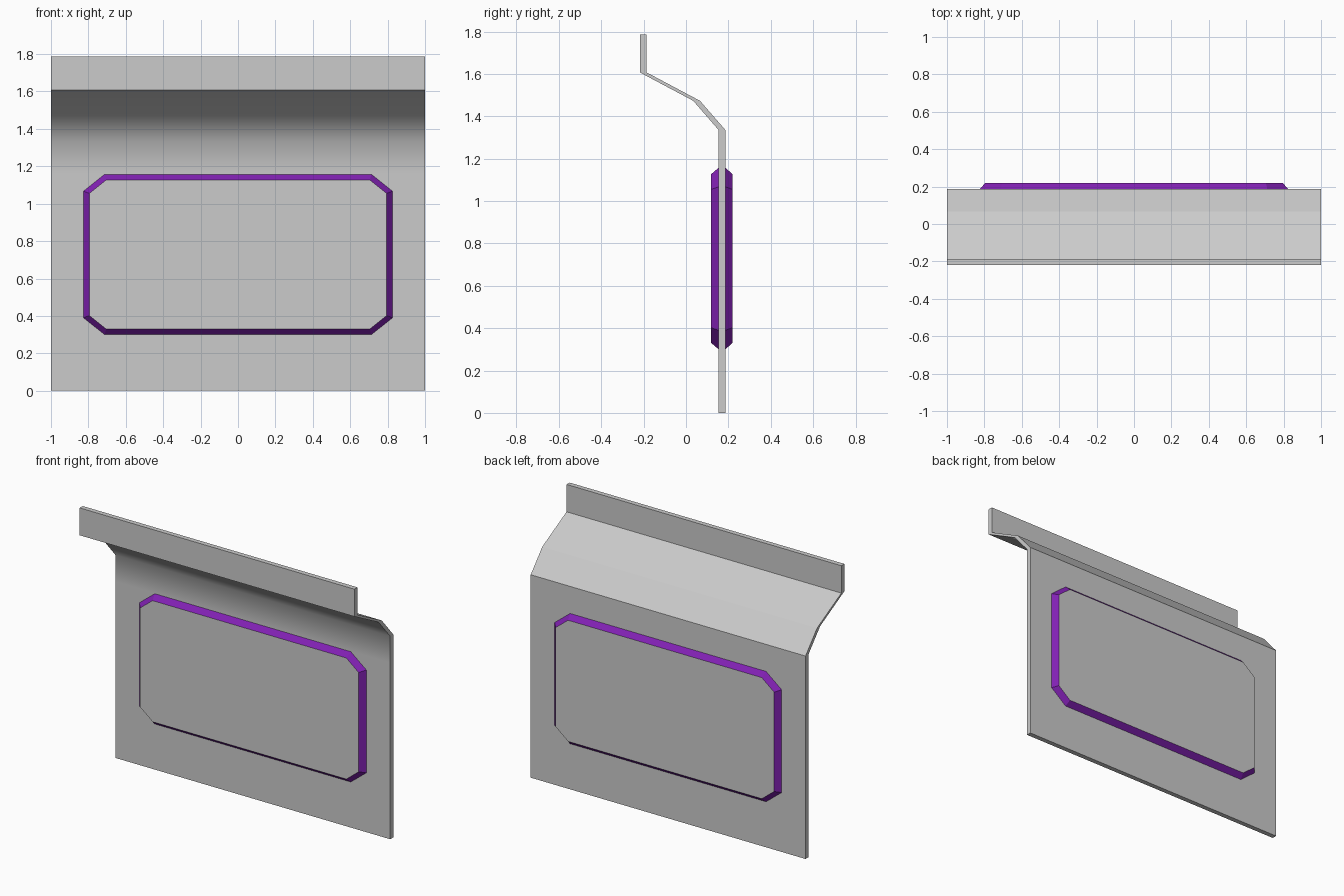
import bpy, bmesh

if "Cube" in bpy.data.objects:
    bpy.data.objects.remove(bpy.data.objects["Cube"])

purple = bpy.data.materials.new("purple_trim")
purple.diffuse_color = (0.22, 0.015, 0.45, 1)
purple.use_nodes = True
purple.node_tree.nodes["Principled BSDF"].inputs["Base Color"].default_value = purple.diffuse_color


def finish(name, bm, material=None, recalc=True):
    if recalc:
        bmesh.ops.recalc_face_normals(bm, faces=bm.faces)
    mesh = bpy.data.meshes.new(name)
    bm.to_mesh(mesh)
    bm.free()
    obj = bpy.data.objects.new(name, mesh)
    bpy.context.collection.objects.link(obj)
    if material:
        mesh.materials.append(material)
    return obj


# Bent wall sheet: front profile (y, z), thickened straight back in y
THICK = 0.032
FRONT, BACK = 0.154, 0.154 + THICK
profile = [(FRONT, 0), (FRONT, 1.16), (FRONT, 1.335), (0.034, 1.473),
           (-0.218, 1.607), (-0.218, 1.787)]
bm = bmesh.new()
grid = [[[bm.verts.new((x, y + t, z)) for y, z in profile]
         for x in (-1, 1)] for t in (0, THICK)]
(fl, fr), (bl, br) = grid
smooth_faces = []
for i in range(len(profile) - 1):
    f = bm.faces.new((fl[i], fr[i], fr[i + 1], fl[i + 1]))
    if i < 4:
        smooth_faces.append(f)
    bm.faces.new((br[i], bl[i], bl[i + 1], br[i + 1]))
    bm.faces.new((fr[i], br[i], br[i + 1], fr[i + 1]))
    bm.faces.new((bl[i], fl[i], fl[i + 1], bl[i + 1]))
bm.faces.new((fl[0], bl[0], br[0], fr[0]))
bm.faces.new((fl[-1], fr[-1], br[-1], bl[-1]))
# The front bend is softly shaded, every other edge stays sharp
for f in smooth_faces:
    f.smooth = True
for e in bm.edges:
    e.smooth = all(f in smooth_faces for f in e.link_faces)
finish("wall_sheet", bm)


# Raised chamfered panels on both sides
def octagon(bm, hx, z0, z1, cx, cz, y):
    pts = [(hx - cx, z0), (hx, z0 + cz), (hx, z1 - cz), (hx - cx, z1)]
    pts += [(-x, z) for x, z in reversed(pts)]
    return [bm.verts.new((x, y, z)) for x, z in pts]


for side, base, top in (("front", FRONT, 0.119), ("back", BACK, 0.219)):
    flip = side == "back"
    # Purple sloping border
    bm = bmesh.new()
    outer = octagon(bm, 0.826, 0.30, 1.157, 0.113, 0.09, base)
    inner = octagon(bm, 0.795, 0.33, 1.127, 0.09, 0.072, top)
    for i in range(8):
        j = (i + 1) % 8
        quad = [outer[i], outer[j], inner[j], inner[i]]
        bm.faces.new(quad[::-1] if flip else quad)
    finish(side + "_panel_border", bm, purple, recalc=False)
    # Flat grey face
    bm = bmesh.new()
    cap = octagon(bm, 0.795, 0.33, 1.127, 0.09, 0.072, top)
    bm.faces.new(cap[::-1] if flip else cap)
    finish(side + "_panel_face", bm, recalc=False)
